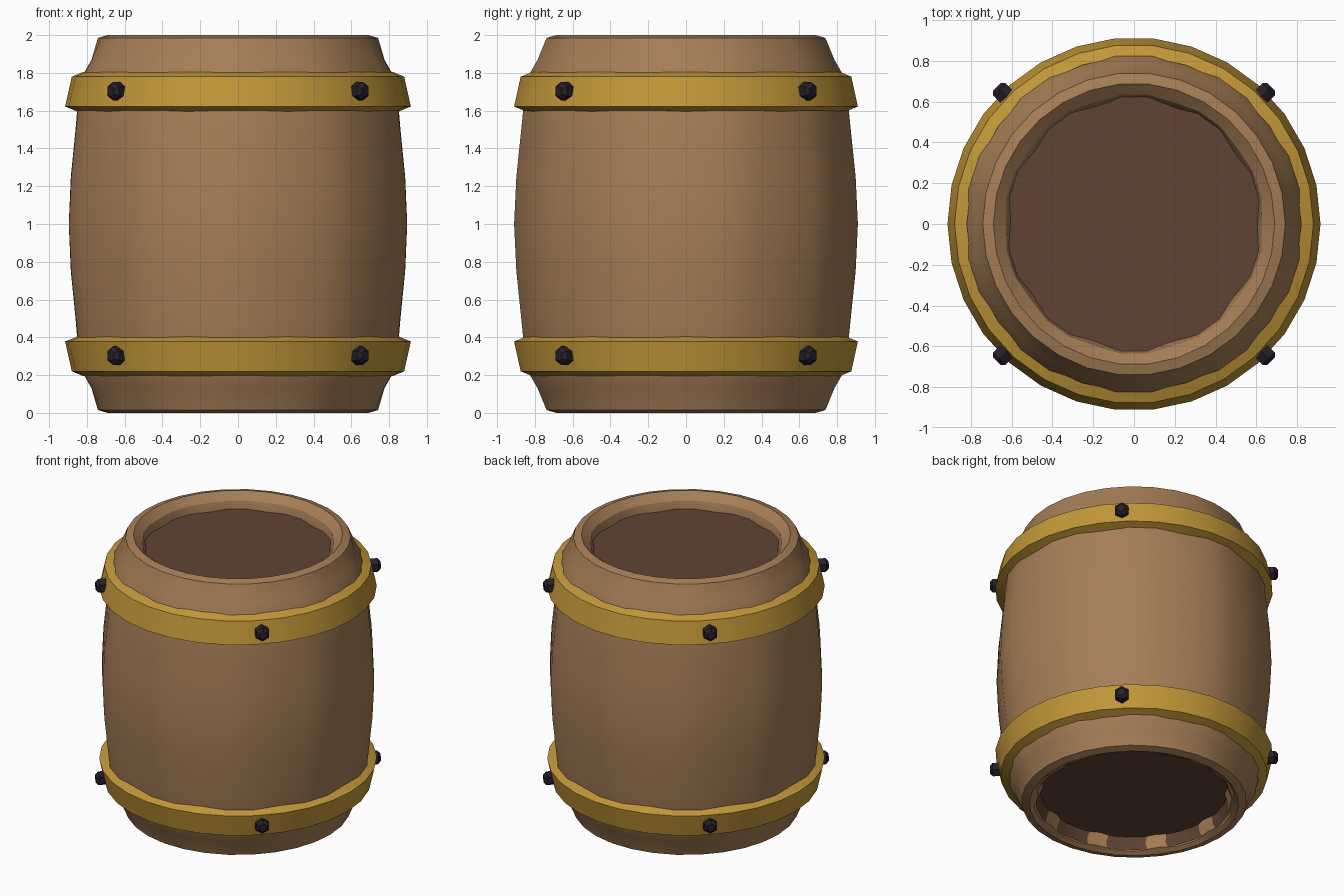
import bpy
import bmesh
import math
from mathutils import Matrix, Vector

cube = bpy.data.objects.get("Cube")
if cube:
    bpy.data.objects.remove(cube, do_unlink=True)

SIDES = 30   # three sides for each of ten staves


def material(name, color):
    mat = bpy.data.materials.new(name)
    mat.diffuse_color = (*color, 1)
    mat.use_nodes = True
    node = mat.node_tree.nodes["Principled BSDF"]
    node.inputs["Base Color"].default_value = (*color, 1)
    node.inputs["Roughness"].default_value = 0.8
    return mat


wood = material("wood", (0.38, 0.21, 0.095))
dark_wood = material("dark wood", (0.118, 0.056, 0.033))
gold = material("gold", (0.54, 0.31, 0.04))
iron = material("dark iron", (0.02, 0.014, 0.024))


def finish(name, bm, mat, angle=None):
    bmesh.ops.recalc_face_normals(bm, faces=bm.faces)
    mesh = bpy.data.meshes.new(name)
    bm.to_mesh(mesh)
    bm.free()
    mesh.materials.append(mat)
    obj = bpy.data.objects.new(name, mesh)
    bpy.context.collection.objects.link(obj)
    if angle:
        bpy.ops.object.select_all(action="DESELECT")
        obj.select_set(True)
        bpy.context.view_layer.objects.active = obj
        bpy.ops.object.shade_smooth_by_angle(angle=math.radians(angle))
    return obj


def lathe(name, profile, mat, closed=True, cap=False, angle=28):
    """Turn (radius, height, groove depth) points; grooves fall on stave joints."""
    bm = bmesh.new()
    rings = []
    for r, z, groove in profile:
        ring = []
        for i in range(SIDES):
            a = 2 * math.pi * i / SIDES
            rad = r - (groove if i % 3 == 0 else 0)
            ring.append(bm.verts.new((rad * math.cos(a), rad * math.sin(a), z)))
        rings.append(ring)
    pairs = list(zip(rings, rings[1:]))
    if closed:
        pairs.append((rings[-1], rings[0]))
    for low, high in pairs:
        for i in range(SIDES):
            j = (i + 1) % SIDES
            bm.faces.new((low[i], low[j], high[j], high[i]))
    if cap:
        bm.faces.new(rings[-1])
    return finish(name, bm, mat, angle)


# Staved wooden shell: outside from bottom to top, then down the inside
lower = [(0.69, 0, 0), (0.742, 0.015, 0), (0.79, 0.13, 0.015),
         (0.83, 0.2, 0.015), (0.865, 0.38, 0.015), (0.877, 0.5, 0.017),
         (0.903, 0.75, 0.018)]
upper = [(r, 2 - z, g) for r, z, g in reversed(lower)]
inside = [(0.638, 1.95, 0.01), (0.622, 1.88, 0.022), (0.64, 0.1, 0.04),
          (0.665, 0.02, 0.03)]
lathe("barrel_shell", lower + [(0.915, 1, 0.019)] + upper + inside, wood)

# Recessed lid and bottom
lathe("top_lid", [(0.61, 1.86, 0), (0.64, 1.895, 0)], dark_wood,
      closed=False, cap=True)
lathe("bottom_lid", [(0.65, 0.02, 0), (0.62, 0.1, 0)], dark_wood,
      closed=False, cap=True)

# Metal hoops, mirrored about the middle height
hoop = [(0.82, 1.805, 0), (0.88, 1.78, 0), (0.915, 1.622, 0), (0.85, 1.595, 0)]
lathe("upper_hoop", hoop, gold, angle=20)
# The lower hoop tapers the opposite way
lathe("lower_hoop", [(r, 2 - z, g) for r, z, g in hoop], gold, angle=20)


# Six-sided bolts with bevelled heads
def bolt(name, azimuth, z):
    bm = bmesh.new()
    bmesh.ops.create_cone(bm, cap_ends=True, segments=6, radius1=0.05,
                          radius2=0.05, depth=0.09)
    head = [e for e in bm.edges if all(v.co.z > 0 for v in e.verts)]
    bmesh.ops.bevel(bm, geom=head, offset=0.018, segments=1, affect="EDGES")
    out = Vector((math.cos(azimuth), math.sin(azimuth), 0))
    turn = out.to_track_quat("Z", "Y").to_matrix().to_4x4()
    bm.transform(Matrix.Translation(out * 0.907 + Vector((0, 0, z))) @ turn)
    finish(name, bm, iron)


for level, z in (("lower", 0.303), ("upper", 1.703)):
    for side, degrees in (("back_left", 45), ("back_right", 135),
                          ("front_right", 225), ("front_left", 315)):
        bolt(f"{level}_{side}_bolt", math.radians(degrees), z)
